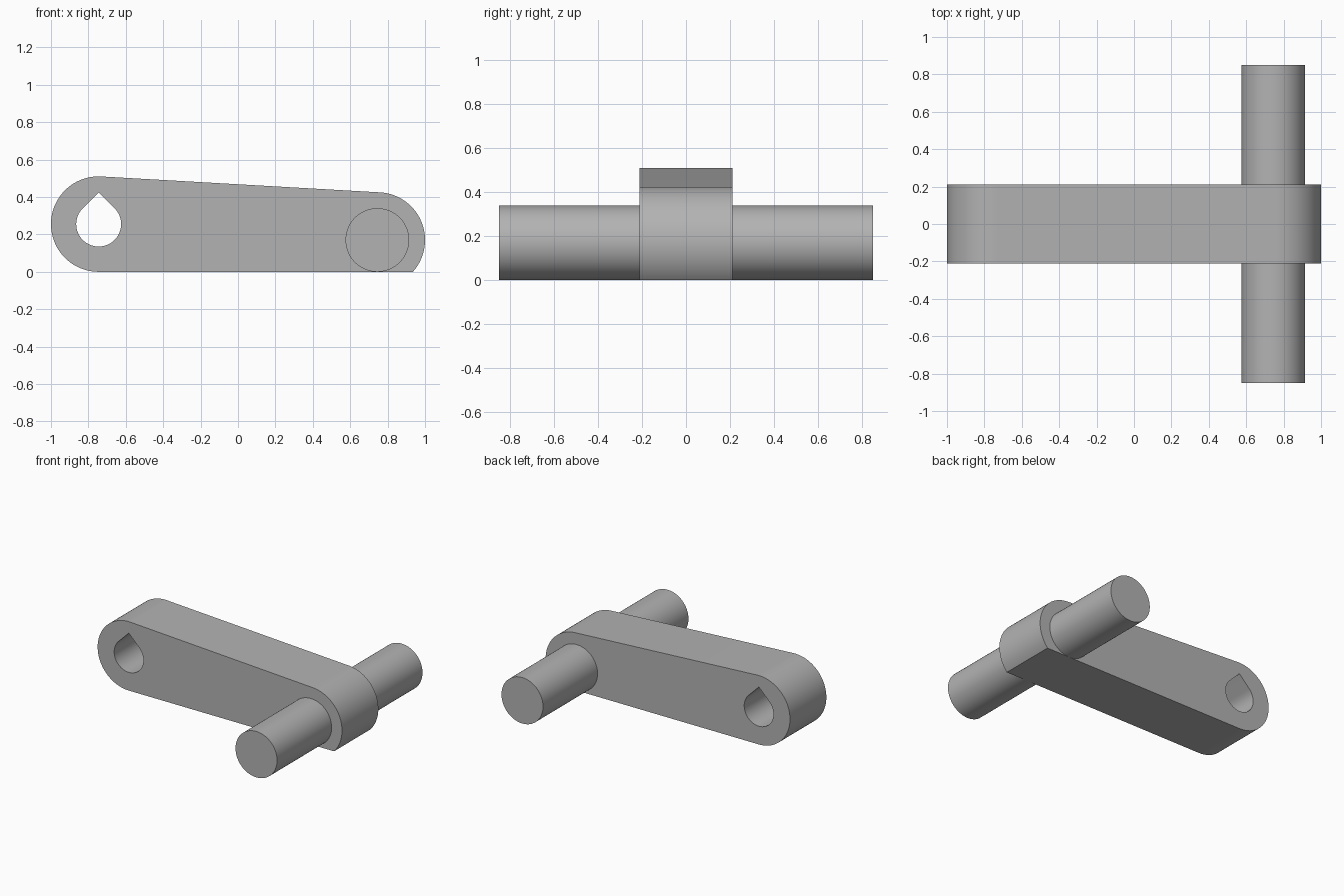
import bpy
import bmesh
from math import radians, sin, cos, atan2, acos, pi
from mathutils import Matrix, Vector

if "Cube" in bpy.data.objects:
    bpy.data.objects.remove(bpy.data.objects["Cube"])

END_R = 0.255       # radius of both arm ends
HOLE_R = 0.12
PIN_R = 0.17
HALF_ARM = 0.2125   # half thickness of the arm
HALF_PIN = 0.85
HUB = Vector((-0.745, END_R))
PIN = Vector((0.745, PIN_R))

grey = bpy.data.materials.new("plain grey")
grey.use_nodes = True
colour = (0.45, 0.45, 0.45, 1)
grey.diffuse_color = colour
grey.node_tree.nodes["Principled BSDF"].inputs["Base Color"].default_value = colour


def arc(centre, radius, start, end, steps):
    """Points on an arc in the x-z plane, angles in radians."""
    angles = [start + (end - start) * i / steps for i in range(steps + 1)]
    return [centre + radius * Vector((cos(a), sin(a))) for a in angles]


def finish(name, bm):
    bmesh.ops.recalc_face_normals(bm, faces=bm.faces)
    mesh = bpy.data.meshes.new(name)
    bm.to_mesh(mesh)
    bm.free()
    mesh.materials.append(grey)
    obj = bpy.data.objects.new(name, mesh)
    bpy.context.collection.objects.link(obj)
    bpy.ops.object.select_all(action='DESELECT')
    obj.select_set(True)
    bpy.context.view_layer.objects.active = obj
    bpy.ops.object.shade_smooth_by_angle(angle=radians(30))
    return obj


# Arm outline: two rounded ends, sloping top, flat base cutting the pin end
slope = atan2(PIN.y - HUB.y, PIN.x - HUB.x)
top = pi / 2 + slope
cut = -(pi / 2 - acos(PIN.y / END_R))
outline = arc(PIN, END_R, cut, top, 48) + arc(HUB, END_R, top, 1.5 * pi, 64)

# Teardrop hole: round below, a right-angled point above
hole = arc(HUB, HOLE_R, 0.75 * pi, 2.25 * pi, 64)
hole.append(HUB + Vector((0, HOLE_R * 2 ** 0.5)))

# Arm plate
bm = bmesh.new()
edges = []
for loop in (outline, hole):
    verts = [bm.verts.new((p.x, -HALF_ARM, p.y)) for p in loop]
    edges += [bm.edges.new((v, verts[i - 1])) for i, v in enumerate(verts)]
bmesh.ops.triangle_fill(bm, edges=edges, use_beauty=True, use_dissolve=False)
solid = bmesh.ops.extrude_face_region(bm, geom=bm.faces[:], use_keep_orig=True)
moved = [g for g in solid["geom"] if isinstance(g, bmesh.types.BMVert)]
bmesh.ops.translate(bm, verts=moved, vec=(0, 2 * HALF_ARM, 0))
finish("crank_arm", bm)

# Pin running through the arm
bm = bmesh.new()
bmesh.ops.create_cone(
    bm, cap_ends=True, segments=96, radius1=PIN_R, radius2=PIN_R,
    depth=2 * HALF_PIN,
    matrix=Matrix.Translation((PIN.x, 0, PIN.y)) @ Matrix.Rotation(pi / 2, 4, 'X'))
finish("cross_pin", bm)
